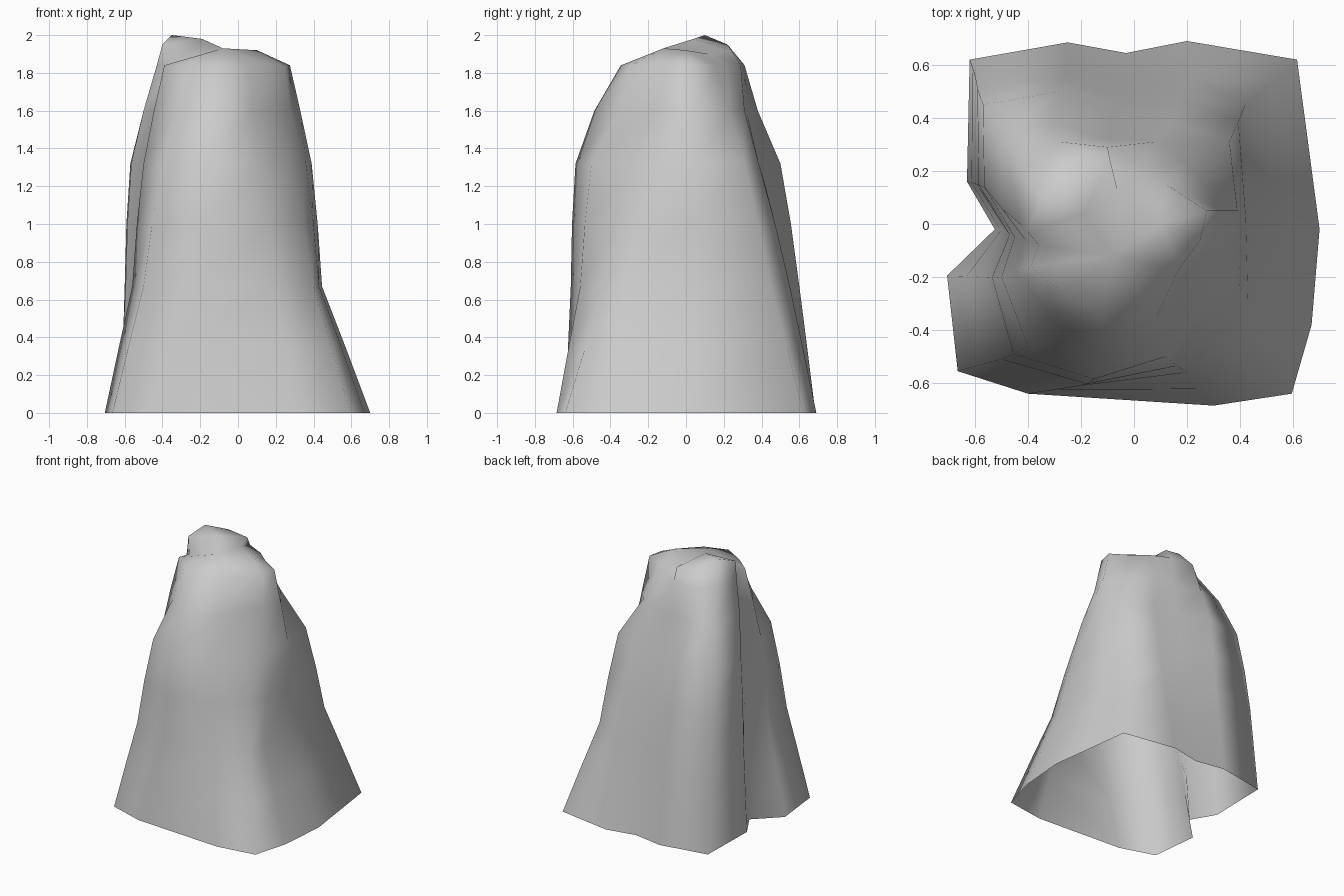
import bpy, bmesh

if "Cube" in bpy.data.objects:
    bpy.data.objects.remove(bpy.data.objects["Cube"])

# Cross-sections (clockwise from the back-left corner), 14 points each
BASE = [(-.62, .62), (-.25, .685), (-.03, .645), (.2, .69), (.615, .62), (.70, -.02), (.67, -.38),
        (.595, -.64), (.3, -.685), (-.40, -.64), (-.665, -.555), (-.705, -.195), (-.525, -.02), (-.63, .16)]
WAIST = [(-.60, .56), (-.25, .60), (-.03, .53), (.2, .55), (.42, .45), (.445, 0), (.43, -.3),
         (.40, -.43), (.2, -.56), (-.2, -.61), (-.5, -.51), (-.56, -.2), (-.48, -.03), (-.595, .15)]
SHOULDER = [(-.57, .45), (-.28, .5), (-.08, .39), (.14, .385), (.36, .31), (.39, .05), (.36, -.15),
            (.28, -.28), (.12, -.5), (-.15, -.585), (-.40, -.46), (-.5, -.2), (-.45, -.05), (-.565, .14)]
NECK = [(-.49, .35), (-.3, .38), (-.1, .32), (.08, .31), (.2, .23), (.33, .05), (.28, -.1),
        (.2, -.175), (.08, -.36), (-.12, -.485), (-.32, -.34), (-.445, -.18), (-.41, -.06), (-.5, .06)]
CROWN = [(-.41, .20), (-.28, .31), (-.1, .29), (.04, .22), (.12, .15), (.275, .05), (.25, -.06),
         (.17, -.17), (.05, -.29), (-.12, -.345), (-.27, -.26), (-.39, -.16), (-.36, -.08), (-.43, 0)]


def blend(a, b, t, swell):
    return [((p[0] * (1 - t) + q[0] * t) * swell, (p[1] * (1 - t) + q[1] * t) * swell)
            for p, q in zip(a, b)]


levels = [(0, BASE), (.34, blend(BASE, WAIST, .5, 1)), (.67, WAIST),
          (1.0, blend(WAIST, SHOULDER, .5, 1.01)), (1.32, SHOULDER), (1.6, NECK), (1.84, CROWN)]

# Loft the open-bottomed rock walls
bm = bmesh.new()
rings = [[bm.verts.new((x, y, z)) for x, y in pts] for z, pts in levels]
n = len(BASE)
for lo, hi in zip(rings, rings[1:]):
    for i in range(n):
        j = (i + 1) % n
        bm.faces.new((lo[j], lo[i], hi[i], hi[j]))

# Summit: a higher back lobe, a front lobe and a saddle between them
T = rings[-1]
P0, P1, P2, P3, P4, F0, F1, V = [bm.verts.new(c) for c in (
    (-.35, .1, 2.0), (-.19, .04, 1.98), (-.23, .22, 1.95), (-.40, -.03, 1.95), (-.09, .24, 1.92),
    (.1, .0, 1.92), (-.08, -.12, 1.93), (-.06, .12, 1.9))]
for f in [(T[0], T[1], P2, P0), (T[1], T[2], P4, P2), (P4, V, P1, P2), (T[2], T[3], V, P4),
          (T[3], T[4], F0, V), (T[4], T[5], F0), (T[5], T[6], F0), (T[6], T[7], F0),
          (T[7], T[8], F1, F0), (T[8], T[9], F1), (T[9], T[10], F1), (T[10], T[11], F1),
          (T[11], T[12], F1), (T[12], P3, P1, F1), (T[12], T[13], P3), (T[13], T[0], P0, P3),
          (F1, V, F0), (F1, P1, V), (P0, P2, P1), (P0, P1, P3)]:
    bm.faces.new(f)
bmesh.ops.recalc_face_normals(bm, faces=bm.faces)
for f in bm.faces:
    f.smooth = True

mesh = bpy.data.meshes.new("rock_spire")
bm.to_mesh(mesh)
bm.free()
bpy.context.collection.objects.link(bpy.data.objects.new("rock_spire", mesh))
